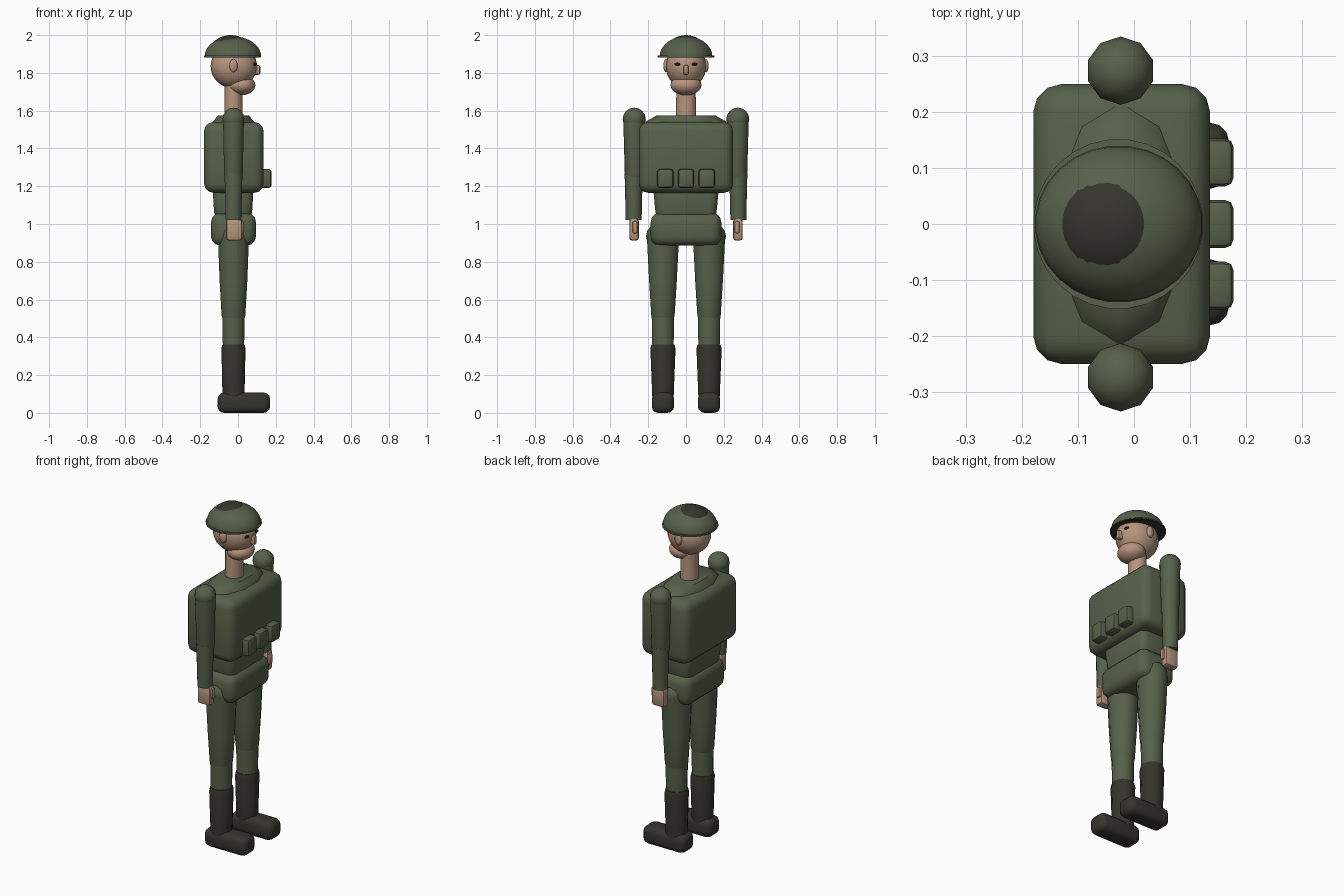
import bpy, bmesh, math
from mathutils import Matrix, Vector

if "Cube" in bpy.data.objects:
    bpy.data.objects.remove(bpy.data.objects["Cube"])


def material(name, rgb):
    m = bpy.data.materials.new(name)
    m.diffuse_color = (*rgb, 1)
    m.use_nodes = True
    m.node_tree.nodes["Principled BSDF"].inputs["Base Color"].default_value = m.diffuse_color
    return m


GREEN = material("olive_green", (0.095, 0.120, 0.070))
SKIN = material("skin", (0.47, 0.30, 0.21))
DARK = material("dark_leather", (0.036, 0.034, 0.027))
BLACK = material("eye_black", (0.008, 0.007, 0.006))


def finish(name, bm, mat, angle=40):
    """Smooth shading with sharp edges kept above the angle."""
    bmesh.ops.recalc_face_normals(bm, faces=bm.faces[:])
    for f in bm.faces:
        f.smooth = True
    for e in bm.edges:
        e.smooth = e.calc_face_angle(0) < math.radians(angle)
    me = bpy.data.meshes.new(name)
    bm.to_mesh(me)
    bm.free()
    me.materials.append(mat)
    ob = bpy.data.objects.new(name, me)
    bpy.context.collection.objects.link(ob)
    return ob


def ellipsoid(name, c, r, mat, seg=20, rings=12):
    bm = bmesh.new()
    bmesh.ops.create_uvsphere(bm, u_segments=seg, v_segments=rings, radius=1)
    bm.transform(Matrix.Translation(c) @ Matrix.Diagonal((*r, 1)))
    return finish(name, bm, mat, 60)


def rounded_box(name, lo, hi, bevel, mat, seg=3, bottom=1.0):
    """Bevelled box between two corners; bottom scales the lower end."""
    lo, hi = Vector(lo), Vector(hi)
    bm = bmesh.new()
    bmesh.ops.create_cube(bm, size=1)
    for v in bm.verts:
        if v.co.z < 0:
            v.co.x *= bottom
            v.co.y *= bottom
    bm.transform(Matrix.Translation((lo + hi) / 2) @ Matrix.Diagonal((*(hi - lo), 1)))
    bmesh.ops.bevel(bm, geom=bm.edges[:], offset=bevel, offset_type='OFFSET',
                    segments=seg, profile=0.5, affect='EDGES', clamp_overlap=True)
    return finish(name, bm, mat)


def loft(name, x, y, rings, mat, sides=12):
    """Closed stack of elliptical rings given as (z, radius_x, radius_y)."""
    bm = bmesh.new()
    loops = []
    for z, rx, ry in rings:
        loops.append([bm.verts.new((x + rx * math.cos(2 * math.pi * (i + 0.5) / sides),
                                    y + ry * math.sin(2 * math.pi * (i + 0.5) / sides), z))
                      for i in range(sides)])
    for a, b in zip(loops, loops[1:]):
        for i in range(sides):
            j = (i + 1) % sides
            bm.faces.new((a[i], a[j], b[j], b[i]))
    bm.faces.new(loops[0][::-1])
    bm.faces.new(loops[-1])
    return finish(name, bm, mat)


def dome(name, x, z, rx, ry, h, mat):
    angles = [i * math.pi / 2 / 10 for i in range(10)] + [1.55]
    return loft(name, x, 0, [(z + h * math.sin(a), rx * math.cos(a), ry * math.cos(a))
                             for a in angles], mat, 28)


X = -0.024  # common body axis

# Helmet: dome, thin brim and dark crown patch
dome("helmet", -0.027, 1.888, 0.150, 0.140, 0.105, GREEN)
loft("helmet_brim", -0.028, 0, [(1.884, 0.152, 0.152), (1.891, 0.152, 0.152)], GREEN, 28)
loft("helmet_lining", -0.028, 0, [(1.881, 0.149, 0.149), (1.885, 0.149, 0.149)], DARK, 28)
dome("crown_patch", -0.038, 1.888, 0.125, 0.120, 0.112, DARK)

# Head and neck
ellipsoid("head", (-0.022, 0, 1.835), (0.123, 0.107, 0.117), SKIN, 24, 16)
ellipsoid("jaw", (0.018, 0, 1.735), (0.074, 0.082, 0.053), SKIN)
rounded_box("nose", (0.07, -0.014, 1.79), (0.118, 0.014, 1.842), 0.01, SKIN, 2)
loft("neck", X, 0, [(1.55, 0.05, 0.054), (1.73, 0.048, 0.052)], SKIN, 16)
for s, side in ((-1, "right"), (1, "left")):
    ellipsoid("eye_" + side, (0.089, s * 0.044, 1.846), (0.010, 0.017, 0.008), BLACK, 10, 6)
    ellipsoid("ear_" + side, (X, s * 0.106, 1.838), (0.023, 0.014, 0.035), SKIN, 10, 8)

# Torso with shoulder yoke, waist and hips
rounded_box("torso", (-0.18, -0.25, 1.165), (0.136, 0.25, 1.54), 0.05, GREEN)
loft("shoulder_yoke", X, 0, [(1.51, 0.125, 0.23), (1.54, 0.117, 0.215),
                             (1.575, 0.085, 0.155)], GREEN, 10)
rounded_box("waist", (-0.135, -0.175, 1.02), (0.083, 0.175, 1.20), 0.04, GREEN, 3, 0.9)
loft_rings = ((0.885, 0.075, 0.165), (0.91, 0.105, 0.18))
rounded_box("hips", (-0.143, -0.187, 0.885), (0.095, 0.187, 1.06), 0.05, GREEN)

# Pouches across the chest front
for i, y in enumerate((-0.11, 0, 0.11)):
    rounded_box(f"pouch_{i + 1}", (0.10, y - 0.043, 1.19), (0.178, y + 0.043, 1.292),
                0.016, GREEN, 2)

for s, side in ((-1, "right"), (1, "left")):
    # Arm: shoulder ball, sleeve, forearm, hand and thumb
    ay = s * 0.274
    ellipsoid("shoulder_" + side, (X, ay, 1.555), (0.061, 0.061, 0.061), GREEN, 10, 8)
    loft("upper_arm_" + side, X, ay, [(1.25, 0.049, 0.047), (1.262, 0.052, 0.050),
                                      (1.55, 0.058, 0.058)], GREEN, 10)
    loft("forearm_" + side, X, s * 0.277, [(1.02, 0.043, 0.042), (1.27, 0.050, 0.048)],
         GREEN, 10)
    rounded_box("hand_" + side, (-0.063, s * 0.275 - 0.025, 0.912),
                (0.022, s * 0.275 + 0.025, 1.03), 0.015, SKIN, 2)
    rounded_box("thumb_" + side, (0.0, s * 0.27 - 0.014, 0.95),
                (0.033, s * 0.27 + 0.014, 1.015), 0.01, SKIN, 2)

    # Leg: hip ball, thigh, shin, boot shaft and foot
    ly = s * 0.122
    ellipsoid("hip_joint_" + side, (X, ly, 0.935), (0.086, 0.090, 0.075), GREEN, 12, 8)
    loft("thigh_" + side, X, ly, [(0.50, 0.060, 0.060), (0.515, 0.065, 0.064),
                                  (0.70, 0.076, 0.076), (0.93, 0.085, 0.088)], GREEN)
    loft("shin_" + side, X, ly, [(0.33, 0.058, 0.058), (0.53, 0.062, 0.062)], GREEN)
    loft("boot_shaft_" + side, X, ly, [(0.07, 0.060, 0.058), (0.34, 0.066, 0.069),
                                       (0.362, 0.061, 0.063)], DARK)
    rounded_box("boot_foot_" + side, (-0.108, ly - 0.059, 0.0), (0.170, ly + 0.059, 0.108),
                0.034, DARK)
